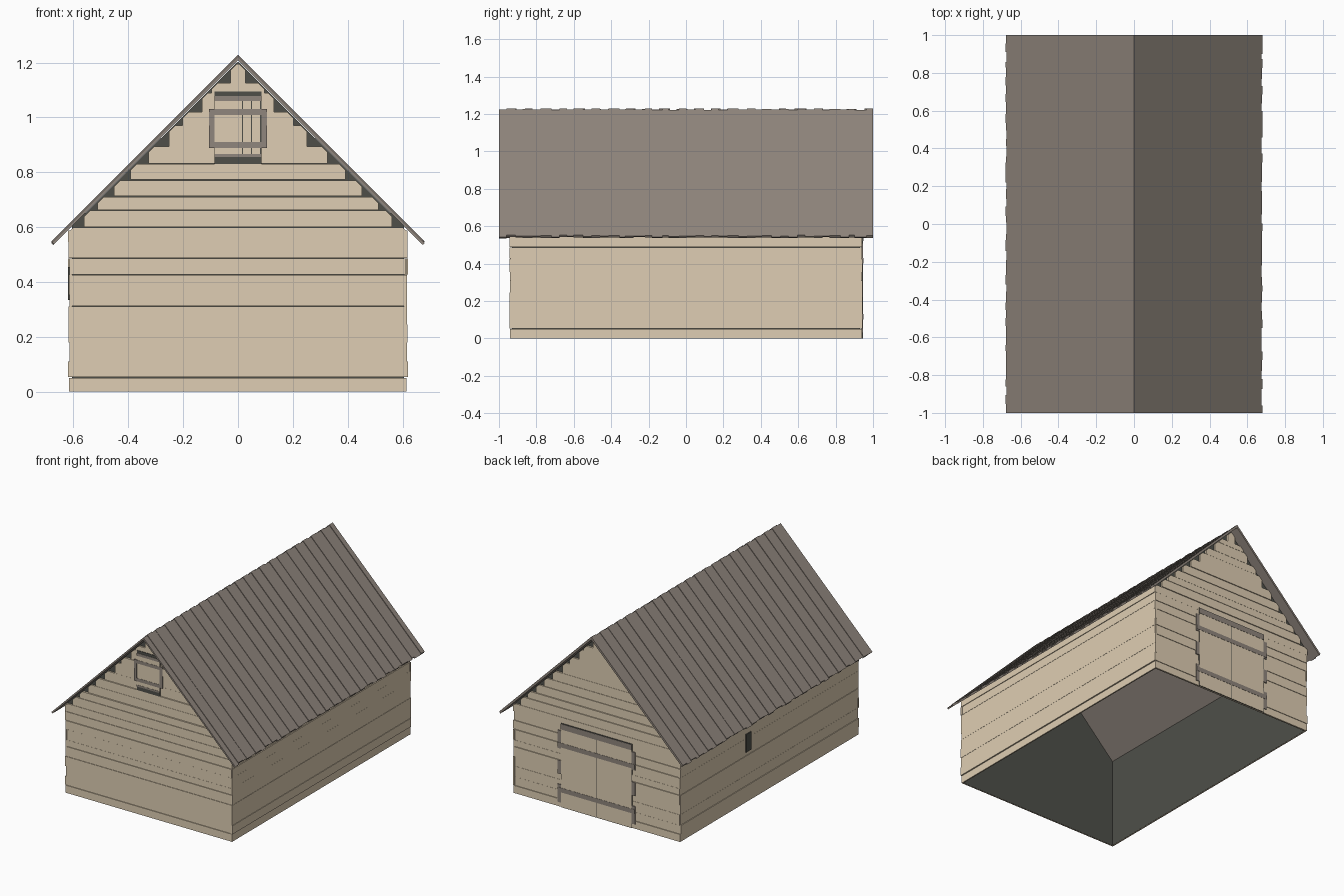
import bpy, bmesh, random

random.seed(4)
cube = bpy.data.objects.get("Cube")
if cube:
    bpy.data.objects.remove(cube, do_unlink=True)


def material(name, rgb):
    linear = [((c / 255 + 0.055) / 1.055) ** 2.4 for c in rgb] + [1]
    m = bpy.data.materials.new(name)
    m.use_nodes = True
    m.diffuse_color = linear
    m.node_tree.nodes["Principled BSDF"].inputs["Base Color"].default_value = linear
    return m


WOOD = material("pale wood", (223, 206, 179))
BROWN = material("grey brown boards", (144, 134, 125))
DARK = material("dark lining", (78, 79, 73))


def finish(bm, name, mat):
    mesh = bpy.data.meshes.new(name)
    bm.to_mesh(mesh)
    bm.free()
    mesh.materials.append(mat)
    obj = bpy.data.objects.new(name, mesh)
    bpy.context.collection.objects.link(obj)


def prism(bm, outline, y0, y1):
    """Extrude an x-z outline along y."""
    a = [bm.verts.new((x, y0, z)) for x, z in outline]
    b = [bm.verts.new((x, y1, z)) for x, z in outline]
    faces = [bm.faces.new(a), bm.faces.new(b[::-1])]
    n = len(a)
    for i in range(n):
        j = (i + 1) % n
        faces.append(bm.faces.new((a[j], a[i], b[i], b[j])))
    bmesh.ops.recalc_face_normals(bm, faces=faces)


def box(bm, x0, x1, y0, y1, z0, z1):
    prism(bm, [(x0, z0), (x1, z0), (x1, z1), (x0, z1)], y0, y1)


def jitter(amount):
    return random.uniform(-amount, amount)


HX, HY = 0.605, 0.93      # lining half sizes
RIDGE, UNDER = 1.225, 1.208

# Dark lining: open below and under the roof
bm = bmesh.new()
house = [(-HX, 0), (HX, 0), (HX, UNDER - HX), (0, UNDER - 0.004), (-HX, UNDER - HX)]
prism(bm, house, -HY, HY)
bm.normal_update()
open_faces = [f for f in bm.faces if abs(f.normal.z) > 0.3]
bmesh.ops.delete(bm, geom=open_faces, context="FACES")
finish(bm, "wall_lining", DARK)

# End walls: horizontal boards, stepped with clipped corners in the gable
LOW = [0, 0.05, 0.11, 0.18, 0.245, 0.31, 0.355, 0.425, 0.485, 0.545, 0.598]
HIGH = [0.66, 0.71, 0.77, 0.83, 0.895, 0.97, 1.02, 1.09, 1.125, 1.195]
OPEN_JOINTS = (0.05, 0.31, 0.425, 0.485, 0.598, 0.66, 0.71, 0.77, 0.83)
rows = LOW + HIGH
for name, side in (("front_siding", -1), ("back_siding", 1)):
    bm = bmesh.new()
    for z0, z1 in zip(rows, rows[1:]):
        wide = min(0.615 + jitter(0.004), 1.222 - z1)
        top = min(wide, 1.2 - z1)
        clip = z1 - (wide - top) - 0.001
        low = z0 + (0.003 if z0 in OPEN_JOINTS else 0)
        outline = [(-wide, low), (wide, low), (wide, clip),
                   (top, z1), (-top, z1), (-wide, clip)]
        prism(bm, outline, side * (HY + 0.001), side * (0.942 + jitter(0.003)))
    finish(bm, name, WOOD)

# Long walls: horizontal boards
for name, side in (("left_siding", 1), ("right_siding", -1)):
    bm = bmesh.new()
    for z0, z1 in zip(LOW, LOW[1:]):
        low = z0 + (0.003 if z0 in (0.05, 0.485) else 0)
        x = sorted((side * (HX + 0.001), side * (0.617 + jitter(0.003))))
        y = 0.941 + jitter(0.003)
        box(bm, x[0], x[1], -y, y, low, min(z1, 0.588))
    finish(bm, name, WOOD)

# Roof: narrow boards running from ridge to eave on both slopes
COUNT = 44
for name, side in (("left_roof", 1), ("right_roof", -1)):
    bm = bmesh.new()
    step = 2 / COUNT
    cuts = [-1] + [-1 + step * i + jitter(0.01) for i in range(1, COUNT)] + [1]
    for i, (y0, y1) in enumerate(zip(cuts, cuts[1:])):
        reach = 0.678 + jitter(0.003)
        lift = (0.0025 if i % 2 else -0.0025) + jitter(0.001)
        outline = [(0, RIDGE + lift), (side * reach, RIDGE + lift - reach),
                   (side * (reach - 0.008), UNDER + 0.008 - reach), (0, UNDER)]
        prism(bm, outline, y0, y1)
    finish(bm, name, BROWN)


def plates(name, mat, side, depth, rects):
    """Thin plates on an end wall, each given as x0, x1, z0, z1."""
    bm = bmesh.new()
    for x0, x1, z0, z1 in rects:
        box(bm, x0, x1, side * 0.9385, side * depth, z0, z1)
    finish(bm, name, mat)


# Loft hatch in the front gable
plates("hatch_recess", DARK, -1, 0.9456, [(-0.085, 0.085, 0.83, 1.095)])
plates("hatch_boards", WOOD, -1, 0.9466, [
    (-0.085, 0.015, 0.866, 1.06), (0.018, 0.048, 0.866, 1.06),
    (0.051, 0.081, 0.866, 1.06)])
trim = [(-0.085, 0.085, 0.855, 0.866), (-0.085, 0.085, 1.06, 1.078)]
for z in (0.90, 1.02):
    trim.append((-0.105, 0.105, z - 0.011, z + 0.011))
for s in (-1, 1):
    trim.append((s * 0.095 - 0.01, s * 0.095 + 0.01, 0.89, 1.03))
plates("hatch_trim", BROWN, -1, 0.948, trim)

# Double doors in the back wall
plates("door_recess", DARK, 1, 0.9456, [(-0.262, 0.262, 0, 0.56)])
plates("door_leaves", WOOD, 1, 0.9466, [
    (-0.26, -0.002, 0.002, 0.52), (0.002, 0.26, 0.002, 0.52)])
plates("door_trim", BROWN, 1, 0.948, [
    (-0.262, 0.262, 0.52, 0.557),
    (-0.285, 0.285, 0.4, 0.43), (-0.285, 0.285, 0.1, 0.13)])
posts = []
for x in (-0.286, 0.26):
    for z0, z1 in ((0.03, 0.15), (0.22, 0.31), (0.39, 0.51)):
        posts.append((x, x + 0.026, z0, z1))
plates("door_posts", BROWN, 1, 0.9462, posts)

# Small vent slot in the right long wall
bm = bmesh.new()
box(bm, -0.6205, -0.613, 0.195, 0.25, 0.335, 0.455)
finish(bm, "side_vent", DARK)
